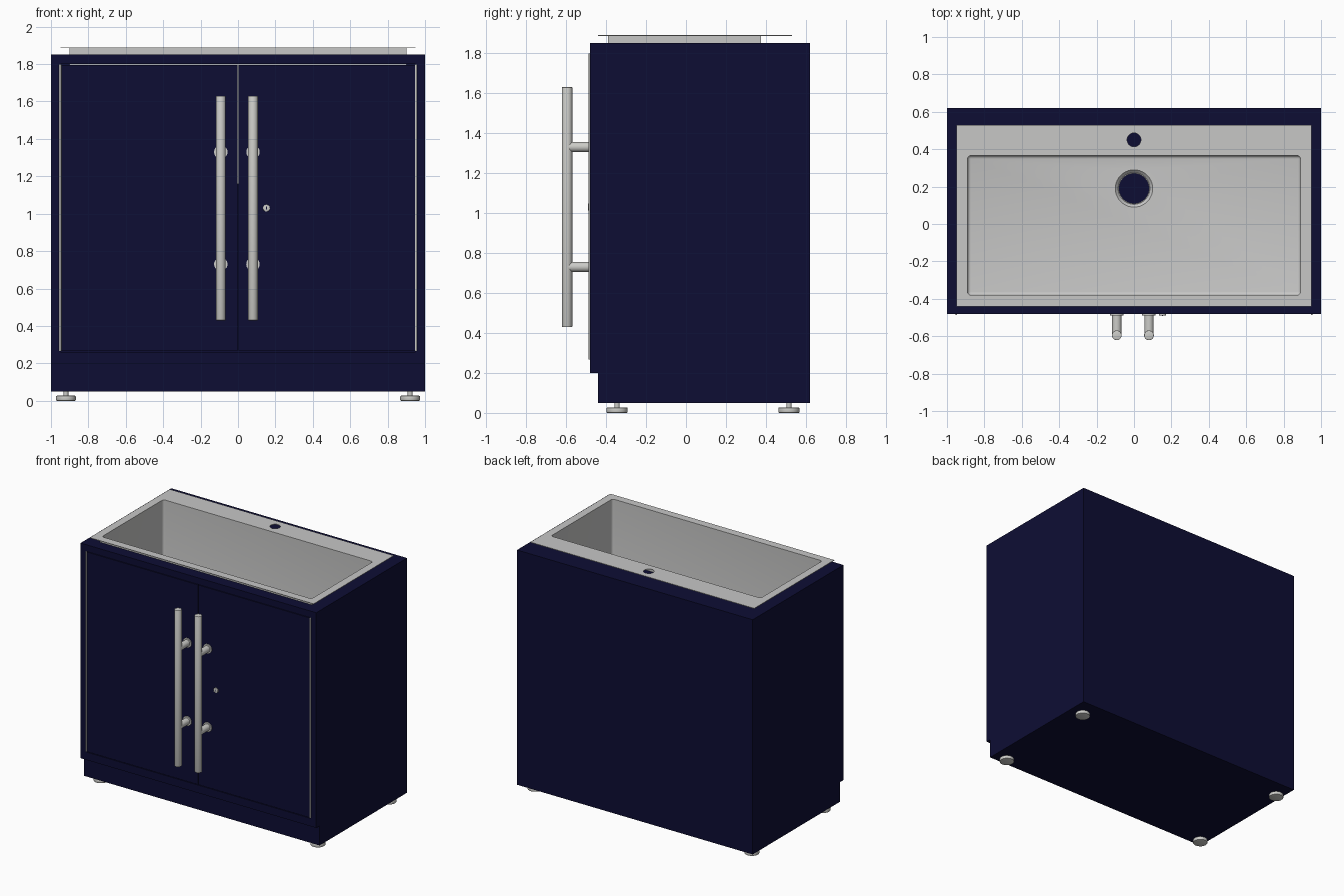
import bpy, bmesh, math
from mathutils import Matrix

if "Cube" in bpy.data.objects:
    bpy.data.objects.remove(bpy.data.objects["Cube"])


def material(name, rgb):
    m = bpy.data.materials.new(name)
    m.diffuse_color = (*rgb, 1)
    m.use_nodes = True
    m.node_tree.nodes["Principled BSDF"].inputs["Base Color"].default_value = m.diffuse_color
    return m


NAVY = material("navy_paint", (0.004, 0.004, 0.034))
STEEL = material("sink_grey", (0.57, 0.57, 0.565))
METAL = material("brushed_metal", (0.60, 0.60, 0.575))


def make(name, bm, mat, smooth=False):
    bmesh.ops.recalc_face_normals(bm, faces=bm.faces)
    me = bpy.data.meshes.new(name)
    bm.to_mesh(me)
    bm.free()
    me.materials.append(mat)
    ob = bpy.data.objects.new(name, me)
    bpy.context.collection.objects.link(ob)
    if smooth:
        activate(ob)
        bpy.ops.object.shade_smooth_by_angle(angle=math.radians(35))
    return ob


def activate(ob):
    bpy.ops.object.select_all(action='DESELECT')
    ob.select_set(True)
    bpy.context.view_layer.objects.active = ob


def box(name, x0, x1, y0, y1, z0, z1, mat, bevel=0):
    bm = bmesh.new()
    bmesh.ops.create_cube(bm, size=1)
    for v in bm.verts:
        v.co.x = x1 if v.co.x > 0 else x0
        v.co.y = y1 if v.co.y > 0 else y0
        v.co.z = z1 if v.co.z > 0 else z0
    if bevel:
        bmesh.ops.bevel(bm, geom=bm.edges[:], offset=bevel, segments=4,
                        profile=0.5, affect='EDGES')
    return make(name, bm, mat)


def cyl(name, centre, length, r, mat, axis='Z', r2=None, bevel=0, sides=32):
    bm = bmesh.new()
    bmesh.ops.create_cone(bm, cap_ends=True, segments=sides, radius1=r,
                          radius2=r if r2 is None else r2, depth=length)
    if bevel:
        rims = [e for e in bm.edges if abs(e.verts[0].co.z - e.verts[1].co.z) < 1e-5]
        bmesh.ops.bevel(bm, geom=rims, offset=bevel, segments=2,
                        profile=0.5, affect='EDGES')
    if axis == 'Y':
        bm.transform(Matrix.Rotation(math.radians(90), 4, 'X'))
    bm.transform(Matrix.Translation(centre))
    return make(name, bm, mat, True)


def cut(ob, cutters):
    activate(ob)
    for c in cutters:
        mod = ob.modifiers.new("cut", 'BOOLEAN')
        mod.operation = 'DIFFERENCE'
        mod.solver = 'EXACT'
        mod.object = c
        bpy.ops.object.modifier_apply(modifier=mod.name)


# Cabinet sides with toe-kick notch
profile = [(-0.44, 0.05), (0.62, 0.05), (0.62, 1.85), (-0.48, 1.85),
           (-0.48, 0.20), (-0.44, 0.20)]
for side, x in (("left", -1.0), ("right", 0.95)):
    bm = bmesh.new()
    f = bm.faces.new([bm.verts.new((x, y, z)) for y, z in profile])
    ext = bmesh.ops.extrude_face_region(bm, geom=[f])
    bmesh.ops.translate(bm, vec=(0.05, 0, 0),
                        verts=[g for g in ext["geom"] if isinstance(g, bmesh.types.BMVert)])
    make(f"{side}_side_panel", bm, NAVY)

# Remaining cabinet panels
box("back_panel", -0.95, 0.95, 0.57, 0.62, 0.05, 1.85, NAVY)
box("bottom_panel", -0.95, 0.95, -0.44, 0.57, 0.05, 0.10, NAVY)
box("plinth", -0.95, 0.95, -0.44, -0.40, 0.05, 0.22, NAVY)
box("lower_front_rail", -0.95, 0.95, -0.48, -0.40, 0.20, 0.26, NAVY)
box("upper_front_rail", -0.95, 0.95, -0.48, -0.43, 1.80, 1.85, NAVY)
top = box("top_panel", -0.95, 0.95, -0.43, 0.57, 1.80, 1.85, NAVY)

# Doors, hinges and handles
for side, s in (("left", -1), ("right", 1)):
    xs = sorted((s * 0.003, s * 0.945))
    box(f"{side}_door", xs[0], xs[1], -0.481, -0.43, 0.265, 1.796, NAVY)
    cyl(f"{side}_hinge", (s * 0.951, -0.481, 1.032), 1.53, 0.006, METAL, sides=12)
    hx = -0.092 if s < 0 else 0.08
    cyl(f"{side}_handle_bar", (hx, -0.595, 1.03), 1.20, 0.026, METAL, bevel=0.003)
    for part, z in (("lower", 0.73), ("upper", 1.33)):
        cyl(f"{side}_{part}_handle_post", (hx, -0.538, z), 0.115, 0.025, METAL, 'Y')
        cyl(f"{side}_{part}_handle_rosette", (hx, -0.484, z), 0.010, 0.036, METAL, 'Y')

# Door lock
cyl("lock", (0.152, -0.484, 1.03), 0.012, 0.019, METAL, 'Y', bevel=0.003)
box("lock_keyhole", 0.150, 0.154, -0.4908, -0.488, 1.022, 1.038, NAVY)

# Levelling feet
for sx in (-1, 1):
    for row, y in (("front", -0.345), ("back", 0.515)):
        tag = f"{'left' if sx < 0 else 'right'}_{row}"
        cyl(f"{tag}_foot", (sx * 0.92, y, 0.0135), 0.027, 0.053, METAL, bevel=0.005)
        cyl(f"{tag}_foot_stem", (sx * 0.92, y, 0.04), 0.04, 0.013, METAL, sides=16)

# Sink: thin rim over a deep basin, hollowed with cutters
FLOOR = 1.19
rim = box("sink_rim", -0.95, 0.95, -0.44, 0.53, 1.886, 1.89, STEEL)
basin = box("sink_basin", -0.90, 0.90, -0.39, 0.375, FLOOR - 0.03, 1.887, STEEL)
hollow = box("hollow_cutter", -0.89, 0.89, -0.38, 0.366, FLOOR, 2.1, STEEL, 0.018)
opening = box("opening_cutter", -0.901, 0.901, -0.391, 0.376, 1.7, 2.0, NAVY)
drain = cyl("drain_cutter", (0, 0.19, FLOOR), 0.2, 0.08, STEEL, sides=40)
dish = cyl("drain_dish_cutter", (0, 0.19, FLOOR), 0.03, 0.085, STEEL, r2=0.115, sides=40)
tap = cyl("tap_cutter", (0, 0.45, 1.89), 0.05, 0.037, STEEL, sides=24)
cut(top, [opening])
cut(rim, [hollow, tap])
cut(basin, [hollow, dish, drain])
for ob in (rim, basin):
    activate(ob)
    bpy.ops.object.shade_smooth_by_angle(angle=math.radians(35))
for c in (hollow, opening, drain, dish, tap):
    bpy.data.objects.remove(c, do_unlink=True)
